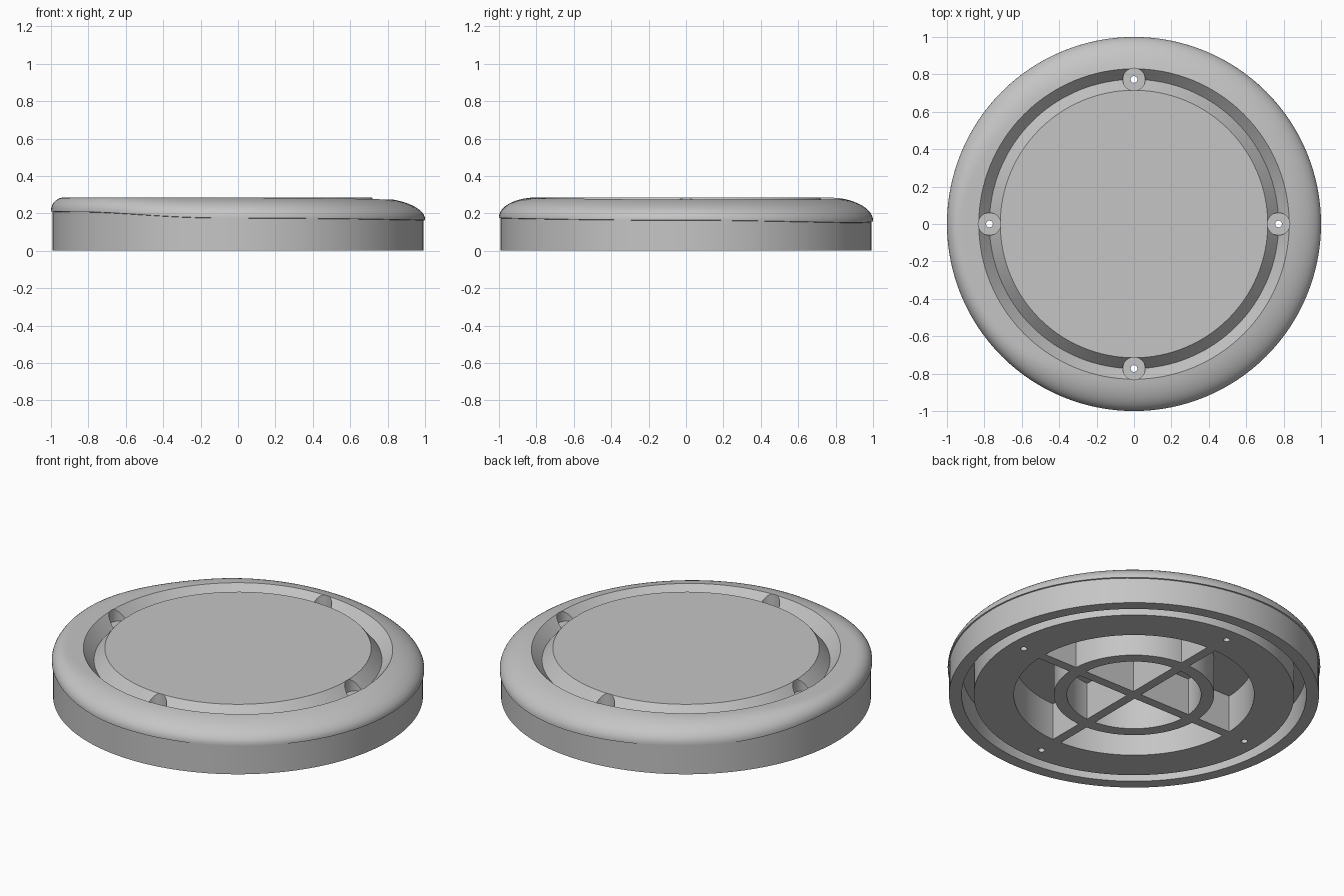
import bpy, bmesh, math
from mathutils import Matrix

old = bpy.data.objects.get("Cube")
if old:
    bpy.data.objects.remove(old, do_unlink=True)

SEG = 128
TOP = 0.285
CREASE = 0.215
PIT_R, PIT_Z = 0.645, 0.22
BOSS_R = 0.773

grey = bpy.data.materials.new("plain grey")
grey.use_nodes = True
grey.diffuse_color = (0.56, 0.56, 0.56, 1)
grey.node_tree.nodes["Principled BSDF"].inputs["Base Color"].default_value = grey.diffuse_color


def finish(name, bm):
    bmesh.ops.remove_doubles(bm, verts=bm.verts, dist=1e-5)
    bmesh.ops.recalc_face_normals(bm, faces=bm.faces)
    me = bpy.data.meshes.new(name)
    bm.to_mesh(me)
    bm.free()
    me.materials.append(grey)
    ob = bpy.data.objects.new(name, me)
    bpy.context.collection.objects.link(ob)
    return ob


def revolve(name, profile, closed):
    """Revolve profile(angle) -> [(radius, z)] around the z axis."""
    bm = bmesh.new()
    rings = []
    for i in range(SEG):
        a = math.tau * i / SEG
        rings.append([bm.verts.new((r * math.cos(a), r * math.sin(a), z))
                      for r, z in profile(a)])
    n = len(rings[0])
    for i in range(SEG):
        p, q = rings[i], rings[(i + 1) % SEG]
        for j in range(n if closed else n - 1):
            k = (j + 1) % n
            on_axis = [v for v in (p[j], p[k]) if v.co.xy.length < 1e-6]
            if on_axis:
                outer = j if on_axis[0] is p[k] else k
                bm.faces.new((on_axis[0], p[outer], q[outer]))
            else:
                bm.faces.new((p[j], p[k], q[k], q[j]))
    return finish(name, bm)


# Rim shape keys: angle in degrees, seam height, width of the rounded shoulder
KEYS = [(0, 0.168, 0.30), (65, 0.155, 0.29), (135, 0.18, 0.16), (180, 0.215, 0.07),
        (215, 0.212, 0.08), (265, 0.18, 0.20), (360, 0.168, 0.30)]


def rim_shape(a):
    d = math.degrees(a) % 360
    for (a0, s0, w0), (a1, s1, w1) in zip(KEYS, KEYS[1:]):
        if a0 <= d <= a1:
            t = (d - a0) / (a1 - a0)
            t = t * t * (3 - 2 * t)
            return s0 + (s1 - s0) * t, w0 + (w1 - w0) * t


def body_profile(a):
    seam, width = rim_shape(a)
    height = TOP - seam

    def shoulder_z(r):
        u = max(0, (r - 1 + width) / width)
        return seam + height * math.sqrt(max(0, 1 - u * u))

    # underside pit, flat annulus, ring groove, outer wall
    pts = [(0, PIT_Z), (PIT_R, PIT_Z), (PIT_R, 0), (0.86, 0), (0.86, 0.15),
           (0.925, 0.15), (0.925, 0), (0.993, 0), (0.993, seam - 0.006), (1, seam - 0.004)]
    # rounded shoulder
    inner = 0.83
    for i in range(13):
        r = inner + (1 - inner) * math.cos(math.pi / 2 * i / 12)
        pts.append((r, shoulder_z(r)))
    # V groove and flat centre
    return pts + [(0.773, CREASE), (0.715, TOP), (0, TOP)]


body = revolve("body", body_profile, False)


def cut_four(name, radius, z0, z1):
    """Drill four equal vertical holes in the body."""
    bm = bmesh.new()
    for i in range(4):
        a = math.pi / 2 * i
        m = Matrix.Translation((BOSS_R * math.cos(a), BOSS_R * math.sin(a), (z0 + z1) / 2))
        bmesh.ops.create_cone(bm, cap_ends=True, segments=32, radius1=radius,
                              radius2=radius, depth=z1 - z0, matrix=m)
    cutter = finish(name, bm)
    cutter.hide_render = True
    mod = body.modifiers.new(name, "BOOLEAN")
    mod.operation = "DIFFERENCE"
    mod.solver = "EXACT"
    mod.object = cutter
    bpy.context.view_layer.objects.active = body
    bpy.ops.object.modifier_apply(modifier=name)
    bpy.data.objects.remove(cutter, do_unlink=True)


cut_four("counterbores", 0.06, CREASE - 0.004, 0.4)
cut_four("screw_holes", 0.018, -0.1, 0.35)

# Stiffening ring and crossed ribs in the underside pit
ring = revolve("underside_ring",
               lambda a: [(0.36, 0), (0.43, 0), (0.43, PIT_Z), (0.36, PIT_Z)], True)
ribs = []
for name, angle in (("rib_across", 0), ("rib_along", math.pi / 2)):
    bm = bmesh.new()
    m = (Matrix.Rotation(angle, 4, "Z") @ Matrix.Translation((0, 0, PIT_Z / 2))
         @ Matrix.Diagonal((PIT_R * 2, 0.055, PIT_Z, 1)))
    bmesh.ops.create_cube(bm, size=1, matrix=m)
    ribs.append(finish(name, bm))

# Smooth curved walls, keep the edges crisp
bpy.ops.object.select_all(action="DESELECT")
for ob in (body, ring):
    ob.select_set(True)
bpy.context.view_layer.objects.active = body
bpy.ops.object.shade_smooth_by_angle(angle=math.radians(28))
